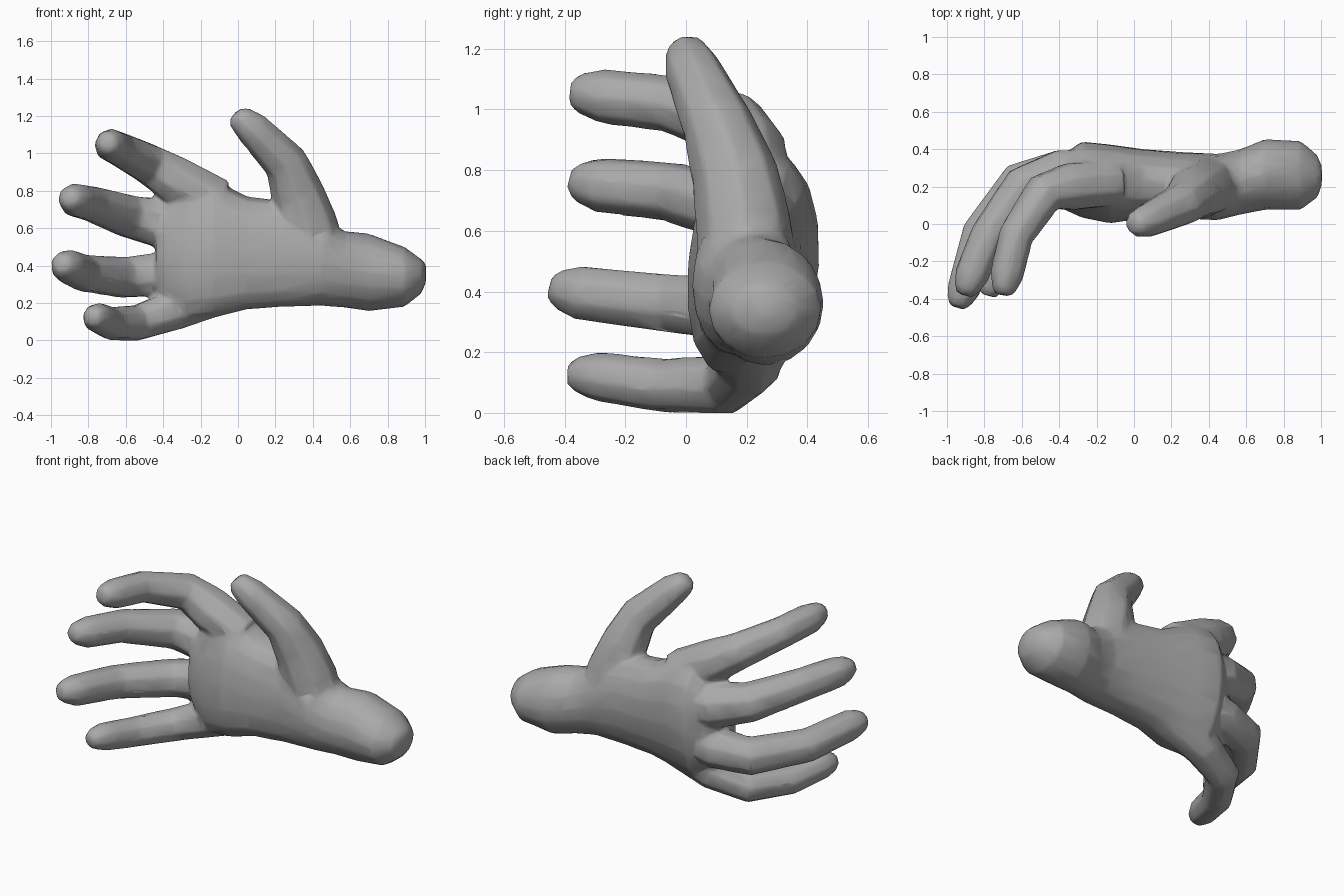
import bpy, bmesh, math
from mathutils import Vector

if "Cube" in bpy.data.objects:
    bpy.data.objects.remove(bpy.data.objects["Cube"])

skin = bpy.data.materials.new("grey")
skin.diffuse_color = (0.4, 0.4, 0.4, 1)
skin.use_nodes = True
skin.node_tree.nodes["Principled BSDF"].inputs["Base Color"].default_value = skin.diffuse_color

bm = bmesh.new()


def loft(rings):
    """Skin a list of equal-sized point rings and cap both ends."""
    loops = [[bm.verts.new(p) for p in ring] for ring in rings]
    n = len(loops[0])
    for a, b in zip(loops, loops[1:]):
        for i in range(n):
            j = (i + 1) % n
            bm.faces.new((a[i], a[j], b[j], b[i]))
    bm.faces.new(loops[0])
    bm.faces.new(loops[-1])


def digit(path, sides=8):
    """Tapered tube through (x, y, z, radius) points, base to tip."""
    pts = [Vector(p[:3]) for p in path]
    rings, side = [], Vector((0, 0, 1))
    for k, p in enumerate(pts):
        d = (pts[min(k + 1, len(pts) - 1)] - pts[max(k - 1, 0)]).normalized()
        side = (side - d * side.dot(d)).normalized()
        up = d.cross(side)
        r = path[k][3]
        rings.append([p + (side * math.cos(t) + up * math.sin(t)) * r
                      for t in (2 * math.pi * (i + 0.5) / sides for i in range(sides))])
    loft(rings)


def body_ring(x, y0, y1, z0, z1, front, back, tilt, sides=16):
    """Rounded section: separate front and back fullness, leaning back by tilt."""
    ring = []
    for i in range(sides):
        t = 2 * math.pi * i / sides
        c, s = math.cos(t), math.sin(t)
        power = front if c < 0 else back
        y = (y0 + y1) / 2 + (y1 - y0) / 2 * math.copysign(abs(c) ** power, c)
        ring.append(Vector((x, y + tilt * s, (z0 + z1) / 2 + (z1 - z0) / 2 * s)))
    return ring


# Wrist and palm
loft([body_ring(*r) for r in (
    (1.005, .21, .31, .31, .41, 1, 1, 0), (.98, .14, .37, .25, .435, 1, 1, 0),
    (.89, .075, .445, .18, .50, 1, 1, 0), (.70, .075, .455, .155, .572, 1, 1, 0),
    (.57, .05, .40, .175, .585, 1, 1, 0), (.45, .02, .375, .185, .66, .8, .95, 0),
    (.25, .03, .385, .18, .745, .7, .9, .01), (.05, .03, .40, .165, .77, .65, .9, .02),
    (-.13, .005, .425, .12, .86, .65, .9, .03), (-.28, .035, .44, .10, .86, .7, .9, .03),
    (-.38, .08, .37, .17, .77, .8, 1, .02), (-.44, .12, .31, .25, .68, .9, 1, .01))])

# Index finger
digit([(-.10, .22, .74, .13), (-.34, .20, .86, .135), (-.48, .165, .945, .113),
       (-.63, -.06, 1.02, .096), (-.68, -.27, 1.043, .092),
       (-.695, -.345, 1.055, .07), (-.70, -.38, 1.06, .045)])
# Middle finger
digit([(-.12, .26, .60, .14), (-.40, .265, .62, .14), (-.59, .20, .665, .12),
       (-.78, -.06, .73, .10), (-.87, -.28, .75, .094),
       (-.895, -.345, .76, .072), (-.905, -.38, .765, .045)])
# Ring finger
digit([(-.12, .27, .40, .12), (-.41, .275, .355, .125), (-.61, .225, .337, .115),
       (-.825, -.05, .36, .102), (-.91, -.35, .395, .094),
       (-.935, -.41, .405, .072), (-.945, -.445, .41, .045)])
# Little finger
digit([(-.10, .21, .25, .12), (-.33, .205, .165, .115), (-.54, .135, .094, .10),
       (-.68, -.08, .09, .091), (-.75, -.29, .12, .084),
       (-.77, -.35, .125, .066), (-.78, -.385, .125, .042)])
# Thumb
digit([(.42, .21, .42, .16), (.375, .19, .62, .16), (.315, .16, .79, .145),
       (.255, .105, .95, .12), (.075, .02, 1.135, .095),
       (.01, 0, 1.19, .073), (-.012, -.005, 1.214, .045)])

bmesh.ops.recalc_face_normals(bm, faces=bm.faces[:])
mesh = bpy.data.meshes.new("hand")
bm.to_mesh(mesh)
bm.free()
mesh.materials.append(skin)
hand = bpy.data.objects.new("hand", mesh)
bpy.context.collection.objects.link(hand)

# Fuse the parts into one skin, soften the joints, then reduce to low-poly
fuse = hand.modifiers.new("fuse", 'REMESH')
fuse.mode = 'VOXEL'
fuse.voxel_size = 0.013
fuse.use_smooth_shade = True
soften = hand.modifiers.new("soften", 'SMOOTH')
soften.factor = 0.5
soften.iterations = 8
reduce = hand.modifiers.new("reduce", 'DECIMATE')
reduce.ratio = 0.05
